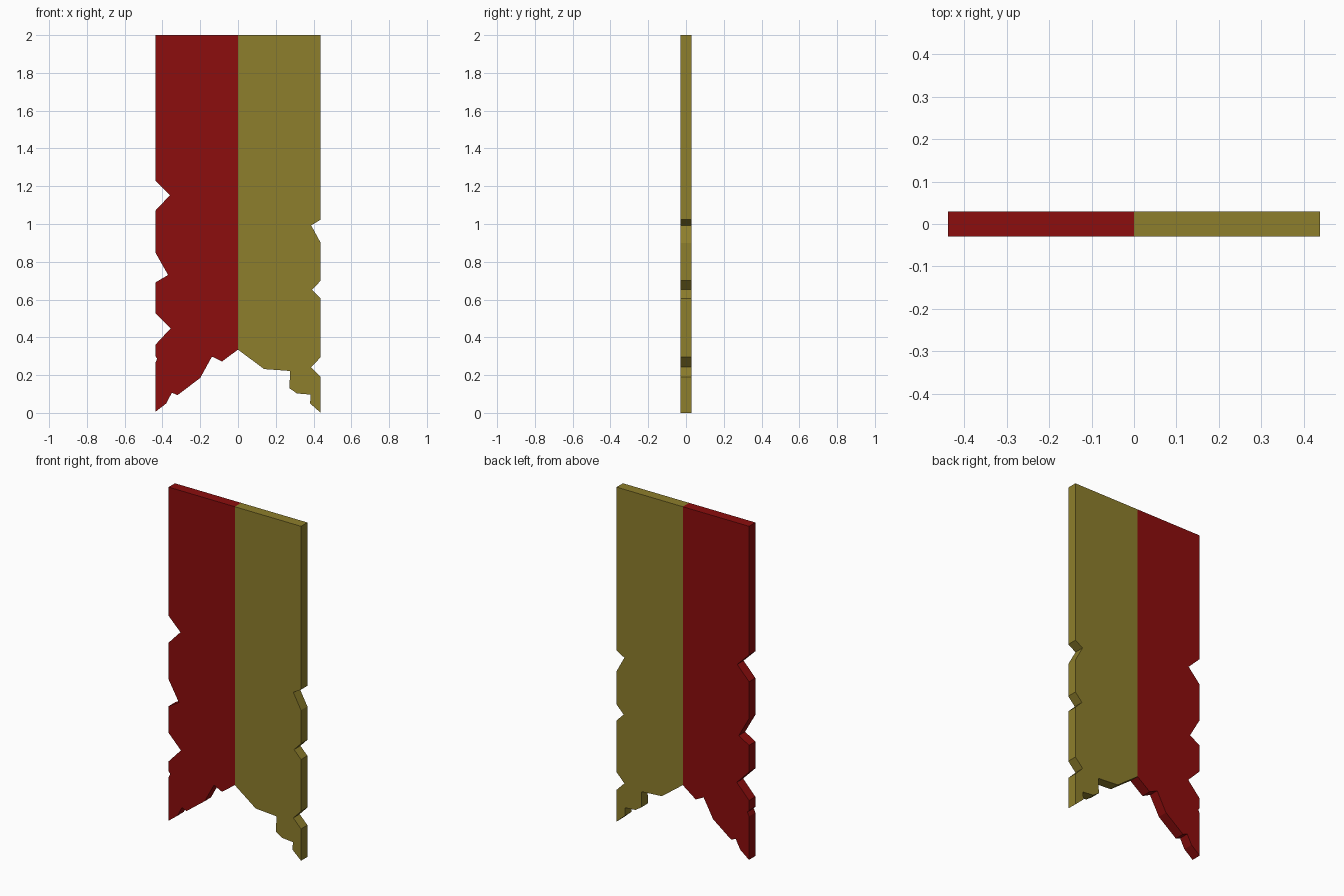
import bpy, bmesh

if "Cube" in bpy.data.objects:
    bpy.data.objects.remove(bpy.data.objects["Cube"])

HALF_DEPTH = 0.03


def material(name, rgb):
    m = bpy.data.materials.new(name)
    m.diffuse_color = (*rgb, 1)
    m.use_nodes = True
    m.node_tree.nodes["Principled BSDF"].inputs["Base Color"].default_value = m.diffuse_color
    return m


def cloth_half(name, outline, mat):
    """Extrude an x-z outline through y; the hidden centre seam stays open."""
    bm = bmesh.new()
    front = [bm.verts.new((x, -HALF_DEPTH, z)) for x, z in outline]
    back = [bm.verts.new((x, HALF_DEPTH, z)) for x, z in outline]
    bm.faces.new(front)
    bm.faces.new(back[::-1])
    n = len(outline)
    for i in range(n):
        j = (i + 1) % n
        if outline[i][0] == 0 and outline[j][0] == 0:
            continue
        bm.faces.new((front[j], front[i], back[i], back[j]))
    # Concave outlines are split into clean triangles
    bmesh.ops.recalc_face_normals(bm, faces=bm.faces)
    if sum(f.normal.y * f.calc_center_median().y for f in bm.faces) < 0:
        bmesh.ops.reverse_faces(bm, faces=bm.faces)
    bmesh.ops.triangulate(bm, faces=[f for f in bm.faces if len(f.verts) > 4])
    mesh = bpy.data.meshes.new(name)
    bm.to_mesh(mesh)
    bm.free()
    mesh.materials.append(mat)
    obj = bpy.data.objects.new(name, mesh)
    bpy.context.collection.objects.link(obj)


# Red half: torn outer edge going down, then ragged hem to the centre
L = -0.438
red_outline = [
    (0, 2), (L, 2),
    (L, 1.23), (-0.36, 1.153), (L, 1.07),
    (L, 0.85), (-0.37, 0.73), (L, 0.69),
    (L, 0.53), (-0.357, 0.447), (L, 0.36),
    (L, 0.30), (-0.427, 0.288), (L, 0.265),
    (L, 0.005), (-0.38, 0.05), (-0.35, 0.107), (-0.32, 0.094),
    (-0.2, 0.185), (-0.138, 0.298), (-0.085, 0.272), (0, 0.335),
]

# Gold half: ragged hem from the centre, then torn outer edge going up
R = 0.438
gold_outline = [
    (0, 2), (0, 0.335), (0.138, 0.232), (0.275, 0.222), (0.273, 0.13),
    (0.312, 0.103), (0.384, 0.097), (0.382, 0.05), (R, 0),
    (R, 0.19), (0.387, 0.242), (R, 0.295),
    (R, 0.605), (0.392, 0.652), (R, 0.70),
    (R, 0.90), (0.387, 0.993), (R, 1.023),
    (R, 2),
]

cloth_half("red_banner_half", red_outline, material("dark red", (0.265, 0.004, 0.004)))
cloth_half("gold_banner_half", gold_outline, material("old gold", (0.27, 0.209, 0.025)))
